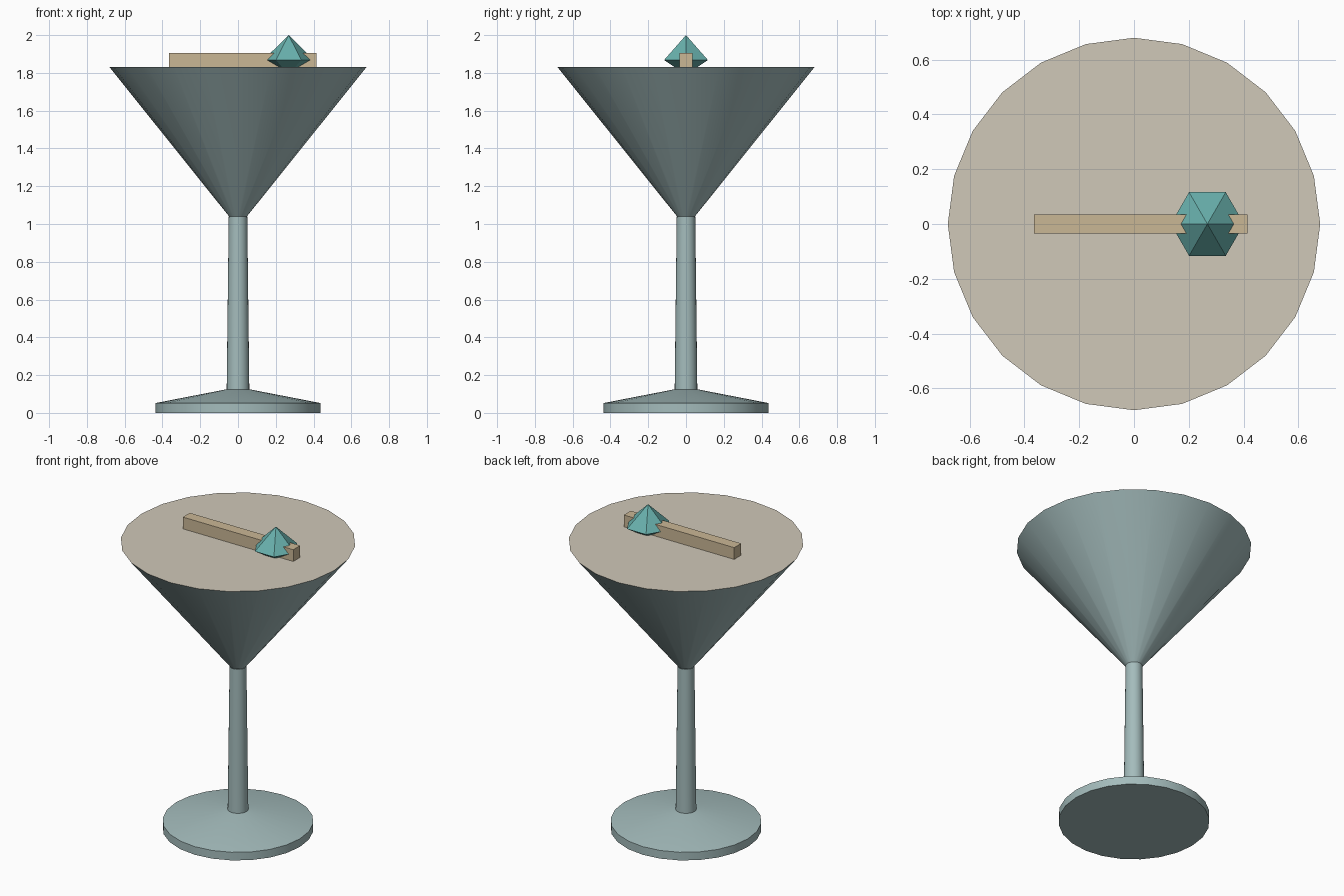
import bpy
import bmesh
import math

cube = bpy.data.objects.get("Cube")
if cube:
    bpy.data.objects.remove(cube, do_unlink=True)


def material(name, rgb):
    """Flat material from sRGB bytes, stored as linear values."""
    linear = [((c / 255 + 0.055) / 1.055) ** 2.4 for c in rgb]
    mat = bpy.data.materials.new(name)
    mat.use_nodes = True
    mat.diffuse_color = (*linear, 1)
    mat.node_tree.nodes["Principled BSDF"].inputs["Base Color"].default_value = (*linear, 1)
    return mat


def lathe(name, profile, sides, mat, centre=0.0, smooth=True):
    """Revolve (radius, height) points about z; radius 0 makes a point."""
    bm = bmesh.new()
    rings = []
    for r, z in profile:
        count = sides if r > 0 else 1
        rings.append([bm.verts.new((centre + r * math.cos(math.tau * i / sides),
                                    r * math.sin(math.tau * i / sides), z))
                      for i in range(count)])
    for low, high in zip(rings, rings[1:]):
        for i in range(sides):
            j = (i + 1) % sides
            corners = [low[i % len(low)], low[j % len(low)],
                       high[j % len(high)], high[i % len(high)]]
            bm.faces.new(list(dict.fromkeys(corners)))
    mesh = bpy.data.meshes.new(name)
    bm.to_mesh(mesh)
    bm.free()
    obj = bpy.data.objects.new(name, mesh)
    bpy.context.collection.objects.link(obj)
    mesh.materials.append(mat)
    if smooth:
        bpy.ops.object.select_all(action="DESELECT")
        obj.select_set(True)
        bpy.context.view_layer.objects.active = obj
        bpy.ops.object.shade_smooth_by_angle(angle=math.radians(30))
    return obj


glass = material("pale grey glass", (164, 188, 188))
drink = material("cream drink", (208, 200, 184))
wood = material("tan wood", (202, 183, 149))
teal = material("teal garnish", (104, 176, 172))

SIDES = 24
RIM, RIM_Z, NECK_Z = 0.68, 1.83, 1.04

# Glass: foot, stem and bowl
lathe("foot", [(0, 0), (0.437, 0), (0.437, 0.052), (0.06, 0.125), (0, 0.125)], SIDES, glass)
lathe("stem", [(0.06, 0.12), (0.049, NECK_Z)], SIDES, glass)
lathe("bowl", [(0, NECK_Z), (0.047, NECK_Z), (RIM, RIM_Z)], SIDES, glass)

# Drink surface, level with the rim
bpy.ops.mesh.primitive_circle_add(vertices=SIDES, radius=RIM, fill_type="NGON",
                                  location=(0, 0, RIM_Z), rotation=(0, 0, math.pi / SIDES * 2))
surface = bpy.context.object
surface.name = "drink_surface"
surface.data.materials.append(drink)

# Square pick lying across the drink
bpy.ops.mesh.primitive_cube_add(size=1, location=(0.025, 0, RIM_Z + 0.0375))
pick = bpy.context.object
pick.name = "garnish_pick"
pick.scale = (0.78, 0.07, 0.075)
pick.data.materials.append(wood)

# Faceted garnish threaded on the pick
lathe("garnish", [(0, 1.79), (0.134, 1.868), (0, 2.0)], 6, teal, centre=0.268, smooth=False)
